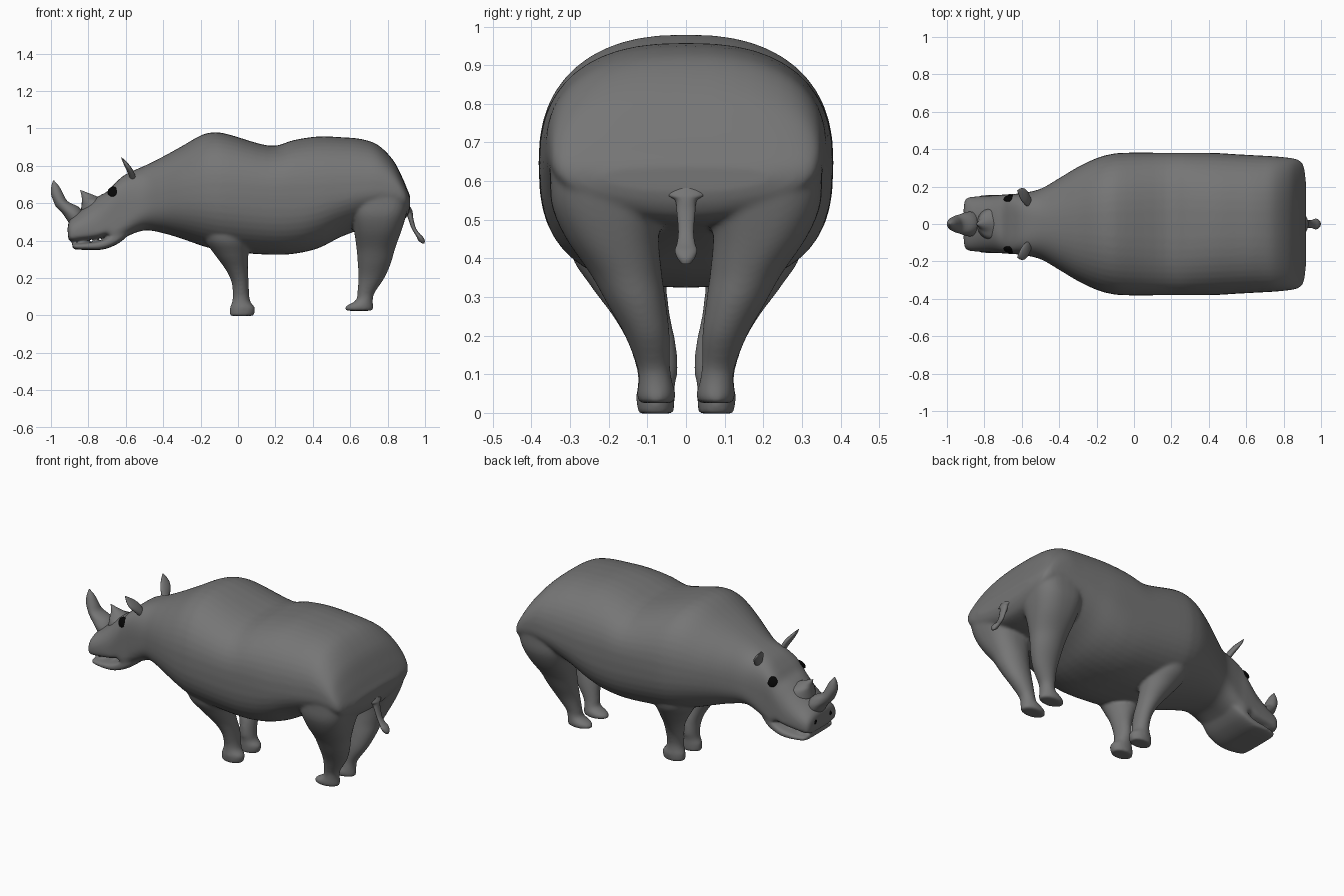
import bpy, bmesh, math
from mathutils import Vector


def material(name, value):
    m = bpy.data.materials.new(name)
    m.diffuse_color = (value, value, value, 1)
    return m


HIDE = material("grey hide", 0.18)
BLACK = material("black", 0.002)


def smooth_stations(stations, steps=4):
    """Catmull-Rom interpolation between section parameters."""
    out = []
    for i in range(len(stations) - 1):
        a, b = stations[max(i - 1, 0)], stations[i]
        c, d = stations[i + 1], stations[min(i + 2, len(stations) - 1)]
        for k in range(steps):
            t = k / steps
            out.append([0.5 * (2 * q + (r - p) * t + (2 * p - 5 * q + 4 * r - s) * t * t
                               + (3 * q - p - 3 * r + s) * t ** 3)
                        for p, q, r, s in zip(a, b, c, d)])
    out.append(list(stations[-1]))
    return out


def power(v, n):
    return math.copysign(abs(v) ** (2 / n), v)


def lengthwise(s, t):
    """Upright section: x, bottom, top, widest height, half width, squareness."""
    x, zb, zt, zc, hw, n = s
    h = zt - zc
    if math.sin(t) < 0:
        h = zc - zb
        # square lips at the muzzle, rounder underside between the haunches
        lip = max(0, min(1, (-.62 - x) / .1))
        rump = max(0, min(1, (x - .35) / .3))
        n += lip * (4 - n) + rump * (2 - n)
    return (x, hw * power(math.cos(t), n), zc + h * power(math.sin(t), n))


def level(s, t):
    """Level section: z, centre x, centre y, radius x, radius y."""
    z, cx, cy, rx, ry = s
    return (cx + rx * math.cos(t), cy + ry * math.sin(t), z)


def haunch(s, t):
    """Level section that grows squarer towards the rump."""
    z, cx, cy, rx, ry = s
    n = 2 + max(0, min(1, (z - .35) / .25))
    return (cx + rx * power(math.cos(t), n), cy + ry * power(math.sin(t), n), z)


def loft(name, stations, section, sides=32, flip=False):
    bm = bmesh.new()
    rings = []
    for s in smooth_stations(stations):
        ring = []
        for i in range(sides):
            p = Vector(section(s, 2 * math.pi * i / sides))
            if flip:
                p.y = -p.y
            ring.append(bm.verts.new(p))
        rings.append(ring)
    for a, b in zip(rings, rings[1:]):
        for i in range(sides):
            j = (i + 1) % sides
            bm.faces.new((a[i], a[j], b[j], b[i]))
    bm.faces.new(rings[0][::-1])
    bm.faces.new(rings[-1])
    bmesh.ops.recalc_face_normals(bm, faces=bm.faces)
    me = bpy.data.meshes.new(name)
    bm.to_mesh(me)
    bm.free()
    me.materials.append(HIDE)
    ob = bpy.data.objects.new(name, me)
    bpy.context.collection.objects.link(ob)
    me.shade_smooth()
    return ob


def spot(name, place, normal, radius):
    """Dark oval lying nearly flush with the skin."""
    bpy.ops.mesh.primitive_uv_sphere_add(segments=16, ring_count=8, radius=radius, location=place)
    ob = bpy.context.object
    ob.name = name
    ob.scale = (1, 1, 0.4)
    ob.rotation_euler = Vector(normal).to_track_quat('Z', 'Y').to_euler()
    ob.data.materials.append(BLACK)
    ob.data.shade_smooth()


# Trunk, neck and upper head
torso = [
    (-.909, .415, .49, .445, .105, 2.4), (-.894, .396, .518, .44, .139, 2.4),
    (-.83, .402, .57, .45, .148, 2.2), (-.75, .413, .635, .46, .153, 2.6),
    (-.70, .424, .662, .48, .157, 3.8), (-.66, .385, .705, .50, .16, 4.6),
    (-.60, .42, .755, .54, .165, 3.6), (-.50, .455, .80, .59, .188, 2.6),
    (-.40, .44, .85, .62, .245, 2.4), (-.30, .41, .905, .64, .305, 2.35),
    (-.20, .375, .962, .65, .352, 2.35), (-.13, .355, .979, .65, .372, 2.4),
    (-.05, .34, .968, .65, .381, 2.45), (.17, .325, .907, .64, .381, 2.6),
    (.30, .33, .938, .64, .381, 2.6), (.43, .36, .957, .64, .38, 2.5),
    (.55, .42, .953, .65, .373, 2.5), (.66, .46, .943, .66, .367, 2.5),
    (.75, .48, .91, .67, .362, 2.6), (.83, .49, .83, .66, .354, 2.7),
    (.88, .505, .735, .64, .342, 2.8), (.907, .535, .67, .62, .31, 2.8),
    (.92, .57, .64, .61, .22, 2.6)]
parts = [loft("body", torso, lengthwise, 48)]

# Lower jaw, leaving an open mouth
jaw = [
    (-.887, .362, .379, .37, .10, 4), (-.872, .353, .385, .37, .137, 4),
    (-.80, .351, .391, .37, .156, 4), (-.72, .353, .406, .38, .157, 4),
    (-.64, .385, .46, .42, .153, 4), (-.58, .435, .49, .46, .13, 3)]
parts.append(loft("jaw", jaw, lengthwise))

# Legs
rear_leg = [
    (.76, .73, .19, .11, .11), (.66, .755, .195, .152, .152),
    (.60, .757, .199, .156, .153), (.53, .753, .204, .145, .142),
    (.45, .747, .19, .126, .12), (.36, .737, .155, .104, .093),
    (.28, .729, .127, .089, .076), (.20, .713, .10, .07, .058),
    (.12, .684, .084, .046, .043), (.08, .675, .079, .046, .044),
    (.05, .65, .077, .073, .051), (.025, .647, .077, .076, .046)]
front_leg = [
    (.56, -.06, .19, .11, .10), (.42, -.06, .185, .122, .115),
    (.33, -.036, .15, .092, .098), (.25, -.008, .115, .061, .074),
    (.18, .011, .088, .046, .062), (.11, .016, .074, .044, .053),
    (.07, .018, .077, .05, .048), (.04, .024, .079, .068, .05),
    (-.002, .02, .078, .064, .046)]
for flip in (False, True):
    side = "right" if not flip else "left"
    parts.append(loft("rear_leg_" + side, rear_leg, haunch, flip=flip))
    parts.append(loft("front_leg_" + side, front_leg, level, flip=flip))

# Blend trunk, jaw and legs into one skin
bpy.ops.object.select_all(action='DESELECT')
for ob in parts:
    ob.select_set(True)
bpy.context.view_layer.objects.active = parts[0]
bpy.ops.object.join()
body = parts[0]
remesh = body.modifiers.new("blend", 'REMESH')
remesh.mode = 'VOXEL'
remesh.voxel_size = 0.008
remesh.use_smooth_shade = True
relax = body.modifiers.new("relax", 'SMOOTH')
relax.factor = 0.5
relax.iterations = 12

# Horns
loft("front_horn", [
    (.47, -.85, 0, .04, .04), (.51, -.868, 0, .046, .062), (.545, -.882, 0, .056, .066),
    (.58, -.912, 0, .06, .055), (.61, -.948, 0, .038, .045), (.65, -.967, 0, .033, .035),
    (.69, -.977, 0, .021, .021), (.722, -.986, 0, .002, .002)], level, 24)
loft("rear_horn", [
    (.56, -.765, 0, .075, .09), (.61, -.765, 0, .07, .075),
    (.635, -.793, 0, .043, .035), (.67, -.842, 0, .002, .002)], level, 24)

# Tail with tuft
loft("tail", [
    (.59, .89, 0, .025, .04), (.565, .908, 0, .022, .05), (.55, .914, 0, .02, .028),
    (.52, .923, 0, .014, .024),
    (.47, .938, 0, .012, .02), (.44, .956, 0, .013, .023), (.42, .972, 0, .017, .029),
    (.40, .982, 0, .017, .022), (.385, .99, 0, .006, .01)], level, 20)

# Ears, eyes and nostrils
ear = [
    (.71, -.555, .10, .014, .018), (.75, -.567, .125, .017, .032),
    (.785, -.583, .146, .017, .041), (.815, -.602, .162, .012, .03),
    (.845, -.623, .178, .002, .003)]
for flip in (False, True):
    s, side = (-1, "left") if flip else (1, "right")
    loft("ear_" + side, ear, level, 20, flip)
    spot("eye_" + side, (-.668, s * .137, .662), (-.2, s, .55), .03)
    spot("nostril_" + side, (-.901, s * .078, .464), (-1, s * .35, .25), .021)
